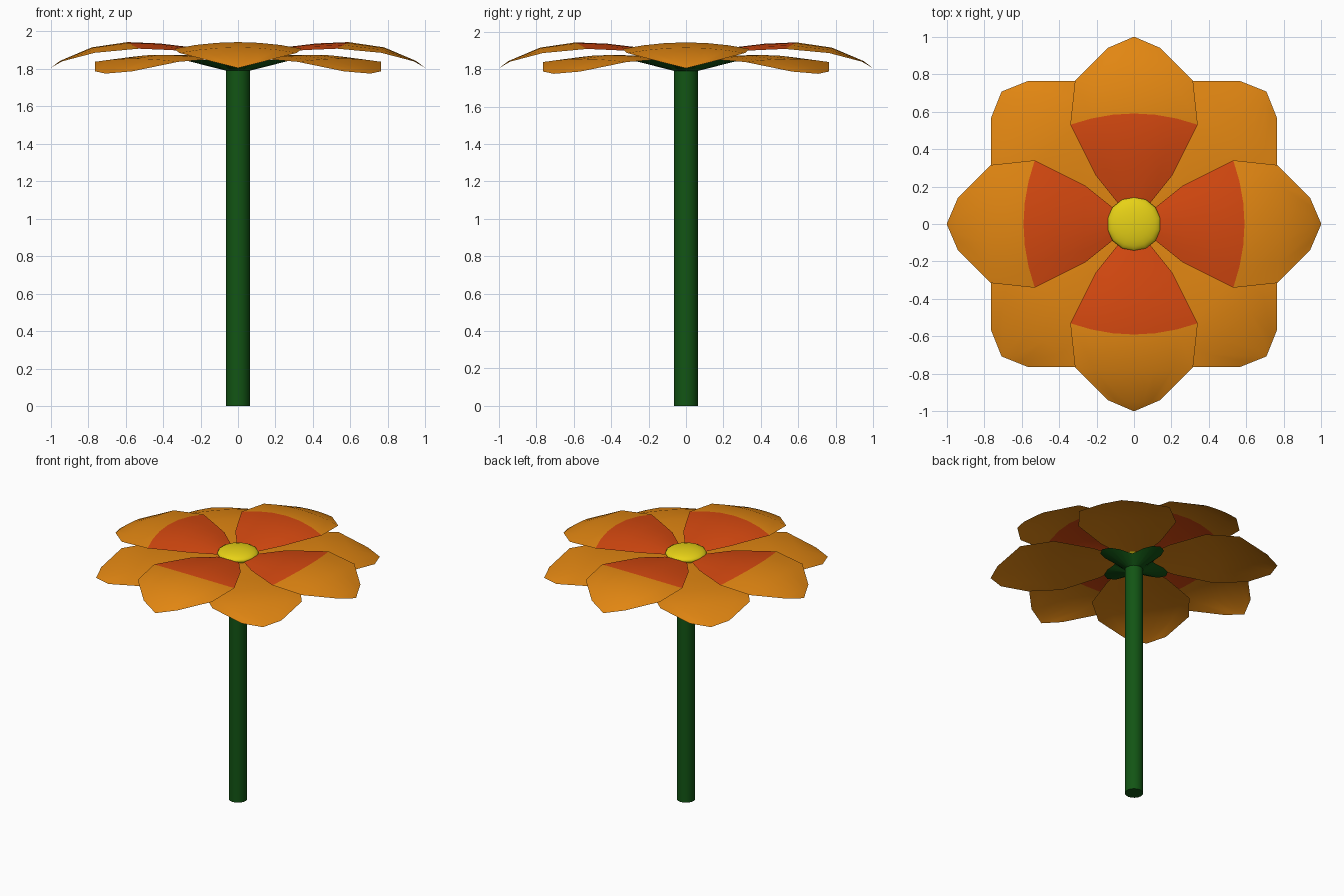
import bpy, math

if "Cube" in bpy.data.objects:
    bpy.data.objects.remove(bpy.data.objects["Cube"])

def material(name, rgb):
    m = bpy.data.materials.new(name)
    m.diffuse_color = (*rgb, 1)
    m.use_nodes = True
    m.node_tree.nodes["Principled BSDF"].inputs["Base Color"].default_value = m.diffuse_color
    return m

green = material("stem_green", (0.006, 0.09, 0.007))
orange = material("petal_orange", (0.76, 0.24, 0.006))
red = material("petal_red", (0.66, 0.065, 0.005))
yellow = material("centre_yellow", (0.80, 0.64, 0.008))

def build(name, verts, faces, mats):
    me = bpy.data.meshes.new(name)
    me.from_pydata(verts, [], faces)
    ob = bpy.data.objects.new(name, me)
    bpy.context.collection.objects.link(ob)
    for m in mats:
        me.materials.append(m)
    for p in me.polygons:
        p.use_smooth = True
    me.validate()
    return ob

# Petal: rows of (distance out at midline, at edge, half width, z midline, z edge)
UPPER = [(0.0, 0.0, 0.03, 1.86, 1.86), (0.11, 0.11, 0.085, 1.885, 1.875),
         (0.27, 0.26, 0.205, 1.918, 1.895), (0.42, 0.39, 0.27, 1.936, 1.902),
         (0.59, 0.53, 0.34, 1.943, 1.908), (0.78, 0.765, 0.315, 1.915, 1.886),
         (0.95, 0.94, 0.14, 1.843, 1.840)]
LOWER = [(0.0, 0.0, 0.03, 1.86, 1.86), (0.11, 0.11, 0.085, 1.865, 1.86),
         (0.27, 0.26, 0.205, 1.870, 1.858), (0.42, 0.39, 0.27, 1.874, 1.856),
         (0.59, 0.53, 0.34, 1.875, 1.853), (0.78, 0.765, 0.315, 1.855, 1.838),
         (0.95, 0.94, 0.14, 1.795, 1.787)]
COLS = 7

def petal(name, rows, tip_z, angle, inner):
    c, s = math.cos(angle), math.sin(angle)
    verts, faces = [], []
    for ac, ae, w, zc, ze in rows:
        for i in range(COLS):
            t = 2 * i / (COLS - 1) - 1
            a, b, z = ac + (ae - ac) * t * t, w * t, zc + (ze - zc) * t * t
            verts.append((a * c - b * s, a * s + b * c, z))
    for r in range(len(rows) - 1):
        for i in range(COLS - 1):
            k = r * COLS + i
            faces.append((k, k + COLS, k + COLS + 1, k + 1))
    # pointed tip
    verts.append((c, s, tip_z))
    last = (len(rows) - 1) * COLS
    for i in range(COLS - 1):
        faces.append((last + i, len(verts) - 1, last + i + 1))
    ob = build(name, verts, faces, [orange, inner])
    # inner patch colour
    for p in ob.data.polygons:
        p.material_index = 1 if p.index < 4 * (COLS - 1) else 0

for k in range(4):
    petal(f"upper_petal_{k}", UPPER, 1.805, k * math.pi / 2, red)
    petal(f"lower_petal_{k}", LOWER, 1.775, (k + 0.5) * math.pi / 2, orange)

# Stem
bpy.ops.mesh.primitive_cylinder_add(vertices=16, radius=0.064, depth=1.81, location=(0, 0, 0.905))
stem = bpy.context.object
stem.name = "stem"
stem.data.materials.append(green)
bpy.ops.object.shade_smooth_by_angle(angle=math.radians(40))

# Four-lobed flare under the petals
N = 32
cv, cf = [], []
for level in range(2):
    for i in range(N):
        a = 2 * math.pi * i / N
        r = 0.062 if level == 0 else 0.21 + 0.08 * math.cos(4 * a)
        z = 1.79 if level == 0 else 1.848
        cv.append((r * math.cos(a), r * math.sin(a), z))
for i in range(N):
    j = (i + 1) % N
    cf.append((i, j, N + j, N + i))
build("calyx", cv, cf, [green])

# Flower centre
bpy.ops.mesh.primitive_uv_sphere_add(segments=14, ring_count=10, radius=0.145, location=(0, 0, 1.885))
centre = bpy.context.object
centre.name = "flower_centre"
centre.scale = (1, 1, 0.3)
centre.data.materials.append(yellow)
bpy.ops.object.shade_smooth()
